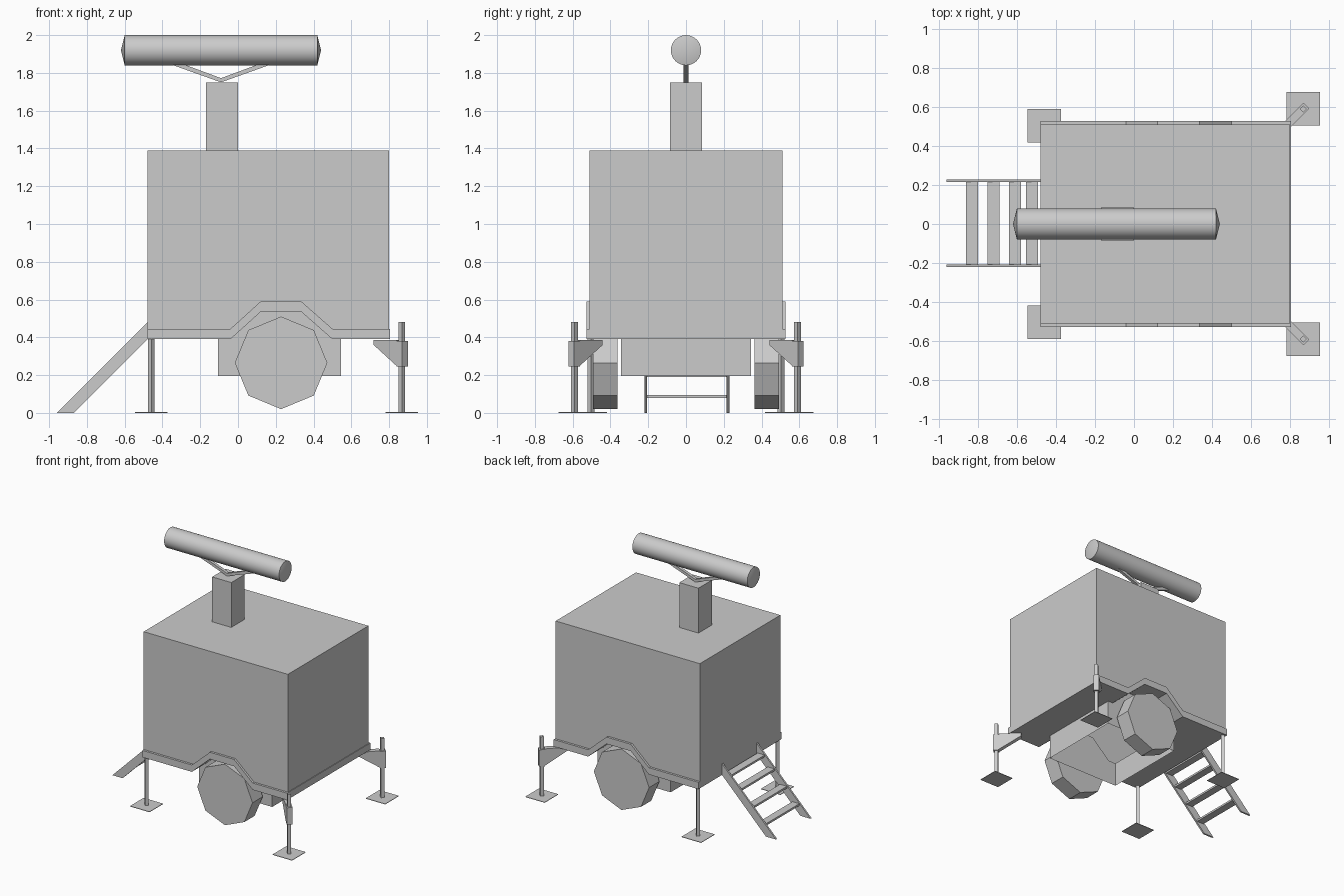
import bpy, bmesh
from math import pi, radians
from mathutils import Matrix

if "Cube" in bpy.data.objects:
    bpy.data.objects.remove(bpy.data.objects["Cube"])


def finish(name, bm):
    bmesh.ops.remove_doubles(bm, verts=bm.verts, dist=1e-5)
    bmesh.ops.recalc_face_normals(bm, faces=bm.faces)
    me = bpy.data.meshes.new(name)
    bm.to_mesh(me)
    bm.free()
    ob = bpy.data.objects.new(name, me)
    bpy.context.collection.objects.link(ob)
    return ob


def prism(name, profile, y0, y1, matrix=Matrix()):
    """Extrude an (x, z) outline from y0 to y1."""
    bm = bmesh.new()
    a = [bm.verts.new((x, y0, z)) for x, z in profile]
    b = [bm.verts.new((x, y1, z)) for x, z in profile]
    bm.faces.new(a)
    bm.faces.new(b)
    for i in range(len(a)):
        j = (i + 1) % len(a)
        bm.faces.new((a[i], a[j], b[j], b[i]))
    bm.transform(matrix)
    return finish(name, bm)


def box(name, x0, x1, y0, y1, z0, z1, matrix=Matrix()):
    return prism(name, [(x0, z0), (x1, z0), (x1, z1), (x0, z1)], y0, y1, matrix)


def cylinder(name, r, sides, loc, depth, rot=(0, 0, 0), fill='NGON'):
    bpy.ops.mesh.primitive_cylinder_add(vertices=sides, radius=r, depth=depth,
                                        location=loc, rotation=rot, end_fill_type=fill)
    ob = bpy.context.object
    ob.name = name
    return ob


# Cabin shell with wheel wells and an open-bottomed axle housing
X0, X1, Y, Z0, Z1 = -0.48, 0.80, 0.51, 0.39, 1.39
BX0, BX1, BY, BZ = -0.105, 0.545, 0.345, 0.195
ARCH = [(-0.04, Z0), (0.12, 0.535), (0.335, 0.535), (0.50, Z0)]
bm = bmesh.new()


def face(*pts):
    bm.faces.new([bm.verts.new(p) for p in pts])


face((X0, -Y, Z1), (X1, -Y, Z1), (X1, Y, Z1), (X0, Y, Z1))
for x, bx in ((X0, BX0), (X1, BX1)):
    face((x, -Y, Z0), (x, Y, Z0), (x, Y, Z1), (x, -Y, Z1))
    face((x, -Y, Z0), (bx, -Y, Z0), (bx, -BY, Z0), (bx, BY, Z0), (bx, Y, Z0), (x, Y, Z0))
    face((bx, -BY, Z0), (bx, BY, Z0), (bx, BY, BZ), (bx, -BY, BZ))
for s in (-1, 1):
    yo, yi = s * Y, s * BY
    side = [(X0, Z0), (BX0, Z0)] + ARCH + [(BX1, Z0), (X1, Z0), (X1, Z1), (X0, Z1)]
    face(*[(x, yo, z) for x, z in side])
    face(*[(x, yi, z) for x, z in ARCH])
    for (xa, za), (xb, zb) in zip(ARCH, ARCH[1:]):
        face((xa, yo, za), (xb, yo, zb), (xb, yi, zb), (xa, yi, za))
    for xa, xb in ((BX0, ARCH[0][0]), (ARCH[-1][0], BX1)):
        face((xa, yo, Z0), (xb, yo, Z0), (xb, yi, Z0), (xa, yi, Z0))
    face((BX0, yi, Z0), (ARCH[0][0], yi, Z0), (ARCH[-1][0], yi, Z0), (BX1, yi, Z0),
         (BX1, yi, BZ), (BX0, yi, BZ))
finish("cabin_shell", bm)

# Arched side rails, end rail and wheels
rail_low = [(X0, Z0)] + ARCH + [(0.805, Z0)]
rail = rail_low + [(x, z + 0.055) for x, z in reversed(rail_low)]
box("end_rail", X1, 0.805, -Y, Y, Z0, Z0 + 0.055)
for s, tag in ((-1, "front"), (1, "back")):
    prism("side_rail_" + tag, rail, s * Y, s * 0.528)
    cylinder("wheel_" + tag, 0.245, 8, (0.228, s * 0.427, 0.265), 0.13, (pi / 2, 0, 0))

    # Plain support leg with foot pad at the ladder end
    cylinder("support_leg_" + tag, 0.018, 4, (-0.459, s * 0.503, 0.195), 0.39)
    box("support_pad_" + tag, -0.546, -0.373, s * 0.503 - 0.086, s * 0.503 + 0.086, 0, 0.004)

    # Diagonal outrigger: arm, sleeve, leg and pad
    lx, ly = 0.867, s * 0.59
    m = Matrix.Translation((lx, ly, 0)) @ Matrix.Rotation(s * radians(45), 4, 'Z')
    prism("outrigger_arm_" + tag,
          [(-0.19, 0.36), (-0.02, 0.25), (-0.02, 0.385), (-0.19, 0.385)], -0.021, 0.021, m)
    box("outrigger_sleeve_" + tag, -0.02, 0.024, -0.021, 0.021, 0.245, 0.38, m)
    cylinder("outrigger_leg_" + tag, 0.018, 4, (lx, ly, 0.24), 0.48)
    box("outrigger_pad_" + tag, lx - 0.086, lx + 0.086, ly - 0.086, ly + 0.086, 0, 0.004)

    # Ladder stringer
    y = s * 0.218 + 0.004
    prism("ladder_stringer_" + tag,
          [(-0.96, 0), (-0.87, 0), (-0.48, 0.39), (-0.48, 0.48)], y - 0.007, y + 0.007)

# Ladder steps
for i, x in enumerate((-0.83, -0.72, -0.61, -0.522)):
    z = x + 0.917
    box(f"ladder_step_{i + 1}", x - 0.031, x + 0.031, -0.208, 0.216, z - 0.008, z + 0.008)

# Roof mast and V-shaped antenna bracket
box("mast", -0.17, 0.0, -0.085, 0.085, Z1, 1.75)
prism("antenna_bracket",
      [(-0.37, 1.85), (-0.09, 1.75), (0.19, 1.85), (0.12, 1.85), (-0.09, 1.772), (-0.30, 1.85)],
      -0.012, 0.012)

# Horizontal drum antenna with shallow conical ends
drum = cylinder("antenna_drum", 0.08, 32, (-0.09, 0, 1.92), 1.02, (0, pi / 2, 0), 'TRIFAN')
for v in drum.data.vertices:
    if v.co.xy.length < 0.01:
        v.co.z += 0.02 if v.co.z > 0 else -0.02
bpy.ops.object.select_all(action='DESELECT')
drum.select_set(True)
bpy.context.view_layer.objects.active = drum
bpy.ops.object.shade_smooth_by_angle(angle=radians(30))
